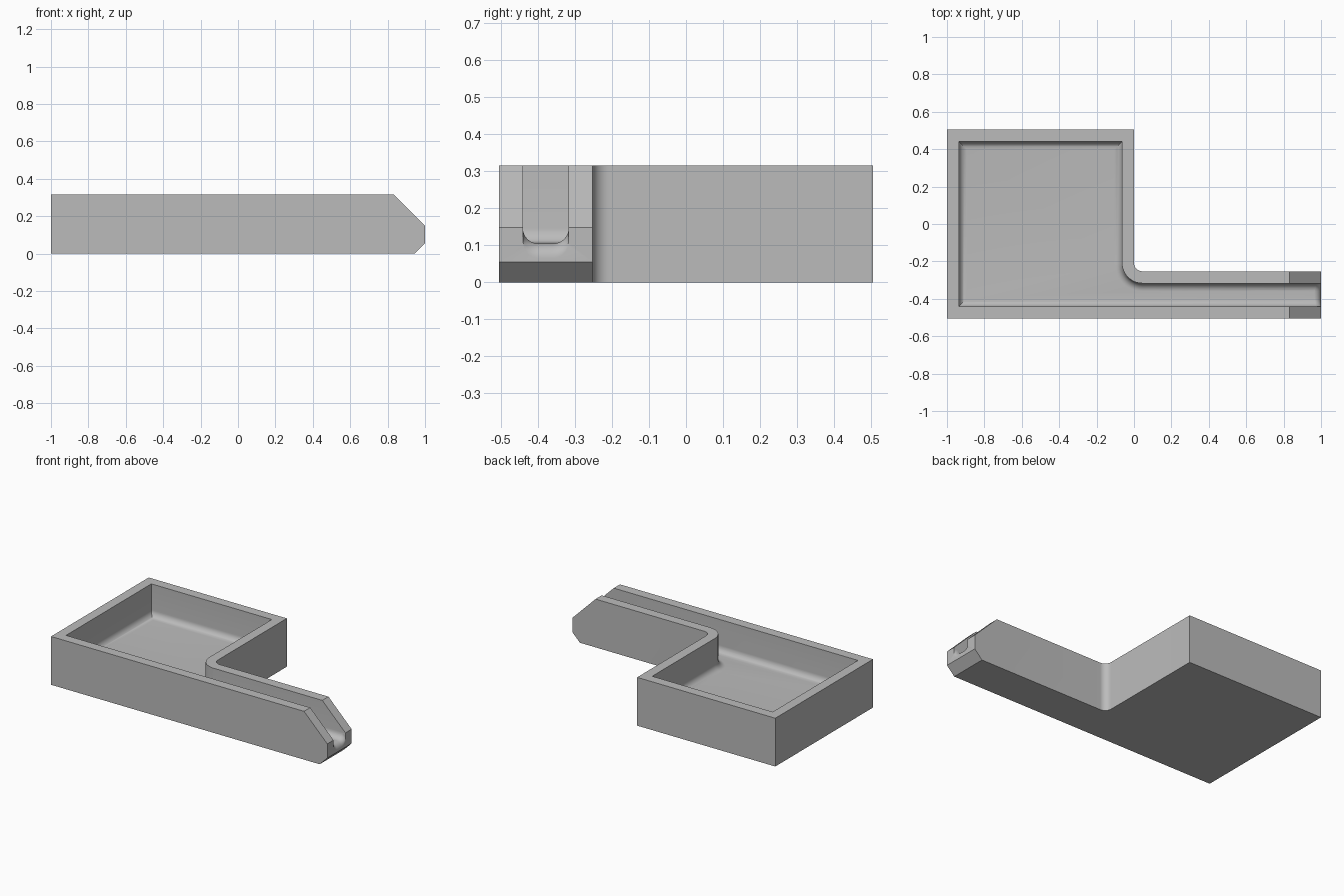
import bpy, bmesh
from math import cos, sin, pi, sqrt
from mathutils import Vector

cube = bpy.data.objects.get("Cube")
if cube:
    bpy.data.objects.remove(cube, do_unlink=True)

HEIGHT, HALF_Y, ARM_Y = 0.316, 0.505, -0.253
WALL, FLOOR, ROUND = 0.064, 0.105, 0.042
BEND = 0.045                                   # outer radius of the inside bend

gray = bpy.data.materials.new("plain gray")
gray.use_nodes = True
gray.diffuse_color = (0.5, 0.5, 0.5, 1)
gray.node_tree.nodes["Principled BSDF"].inputs["Base Color"].default_value = (0.5, 0.5, 0.5, 1)


def footprint(inset, end_x):
    """L-shaped outline, counter-clockwise, with a rounded inside bend."""
    left, front, back = -1 + inset, -HALF_Y + inset, HALF_Y - inset
    radius = BEND + inset
    cx, cy = BEND, ARM_Y + BEND
    bend = [(cx - radius * sin(a), cy - radius * cos(a))
            for a in (i * pi / 24 for i in range(13))]
    return [(left, front), (end_x, front), (end_x, bend[0][1])] + bend + \
           [(bend[-1][0], back), (left, back)]


def loft(bm, rings):
    """Join equal rings of points into a closed solid."""
    rows = [[bm.verts.new(p) for p in ring] for ring in rings]
    for low, high in zip(rows, rows[1:]):
        for i in range(len(low)):
            j = (i + 1) % len(low)
            bm.faces.new((low[i], low[j], high[j], high[i]))
    bm.faces.new(rows[0][::-1])
    bm.faces.new(rows[-1])
    bmesh.ops.recalc_face_normals(bm, faces=bm.faces)


def make_object(name, bm):
    mesh = bpy.data.meshes.new(name)
    bm.to_mesh(mesh)
    bm.free()
    mesh.materials.append(gray)
    obj = bpy.data.objects.new(name, mesh)
    bpy.context.collection.objects.link(obj)
    return obj


# Solid tray body, with the arm tip trimmed above and below
bm = bmesh.new()
loft(bm, [[(x, y, z) for x, y in footprint(0, 1)] for z in (0, HEIGHT)])
for point, normal in (((1, 0, 0.148), (1, 0, 1)), ((1, 0, 0.055), (1, 0, -1))):
    cut = bmesh.ops.bisect_plane(bm, geom=bm.verts[:] + bm.edges[:] + bm.faces[:],
                                 plane_co=Vector(point), plane_no=Vector(normal),
                                 clear_outer=True)
    edges = [e for e in cut["geom_cut"] if isinstance(e, bmesh.types.BMEdge)]
    bmesh.ops.contextual_create(bm, geom=edges)
bmesh.ops.recalc_face_normals(bm, faces=bm.faces)
tray = make_object("tray_body", bm)

# Cavity with rounded floor edges, running out through the spout
angles = [i * pi / 16 for i in range(9)]
layers = [(WALL + ROUND * (1 - sin(a)), FLOOR + ROUND * (1 - cos(a))) for a in angles]
layers.append((WALL, HEIGHT + 0.1))
bm = bmesh.new()
loft(bm, [[(x, y, z) for x, y in footprint(inset, 1.1)] for inset, z in layers])
cavity = make_object("cavity_cutter", bm)

# Rounded pouring lip: the channel section sinks towards the tip
LIP = 0.04
near, far = -HALF_Y + WALL + 0.001, ARM_Y - WALL - 0.001


def channel(x, drop):
    low = FLOOR - drop
    right = [(near + ROUND * (1 - sin(a)), low + ROUND * (1 - cos(a))) for a in angles]
    left = [(near + far - y, z) for y, z in right]
    profile = right + [(near, 0.2), (far, 0.2)] + left[::-1]
    return [(x, y, z) for y, z in profile]


steps = [LIP * i / 8 for i in range(9)]
rings = [channel(1 - LIP + LIP * sin(a), LIP * (1 - cos(a)) - 0.0005) for a in angles]
rings.append(channel(1.05, LIP))
bm = bmesh.new()
loft(bm, rings)
lip = make_object("lip_cutter", bm)

# Carve the body and bake the result
bpy.context.view_layer.objects.active = tray
tray.select_set(True)
for cutter in (cavity, lip):
    mod = tray.modifiers.new(cutter.name, "BOOLEAN")
    mod.operation, mod.solver, mod.object = "DIFFERENCE", "EXACT", cutter
    bpy.ops.object.modifier_apply(modifier=mod.name)
    bpy.data.objects.remove(cutter, do_unlink=True)
bpy.ops.object.shade_smooth_by_angle(angle=pi / 6)
